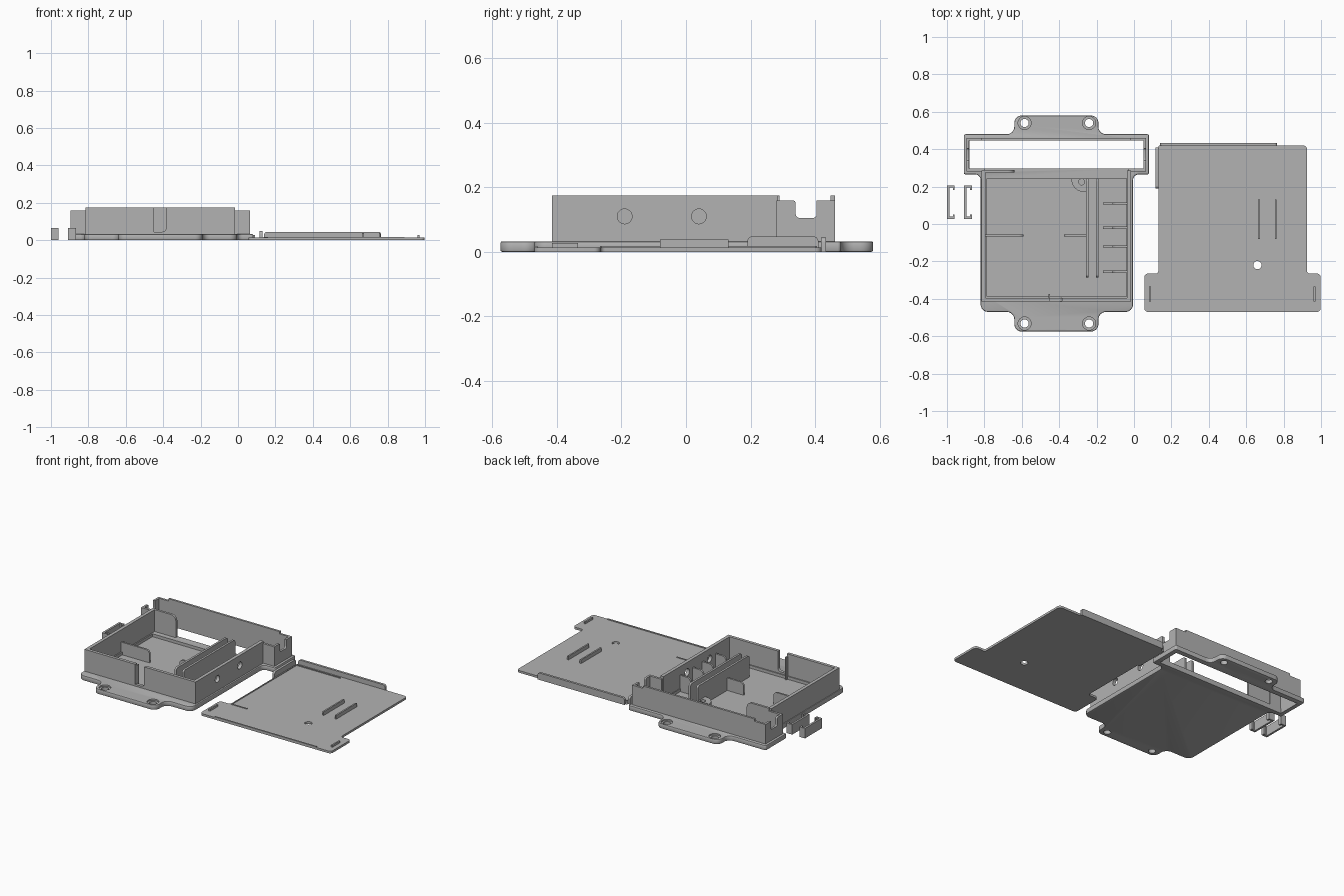
import bpy, bmesh, math
from mathutils import Vector

cube = bpy.data.objects.get("Cube")
if cube:
    bpy.data.objects.remove(cube, do_unlink=True)

grey = bpy.data.materials.new("plain grey")
grey.use_nodes = True
colour = (0.45, 0.45, 0.45, 1)
grey.diffuse_color = colour
grey.node_tree.nodes["Principled BSDF"].inputs["Base Color"].default_value = colour


def fillet(points, steps=6):
    """Round right-angled corners; each point is (u, v) or (u, v, radius)."""
    outline = []
    for i, point in enumerate(points):
        corner = Vector(point[:2])
        if len(point) == 2:
            outline.append(corner)
            continue
        radius = point[2]
        before = (Vector(points[i - 1][:2]) - corner).normalized()
        after = (Vector(points[(i + 1) % len(points)][:2]) - corner).normalized()
        centre = corner + radius * (before + after)
        for k in range(steps + 1):
            a = math.pi / 2 * k / steps
            outline.append(centre - radius * (after * math.cos(a) + before * math.sin(a)))
    return outline


def prism(name, points, low, high, axis="z"):
    place = {"x": lambda p, h: (h, p.x, p.y),
             "y": lambda p, h: (p.x, h, p.y),
             "z": lambda p, h: (p.x, p.y, h)}[axis]
    bm = bmesh.new()
    outline = fillet(points)
    ends = [[bm.verts.new(place(p, h)) for p in outline] for h in (low, high)]
    bm.faces.new(ends[0])
    bm.faces.new(ends[1])
    for i in range(len(outline)):
        bm.faces.new((ends[0][i - 1], ends[0][i], ends[1][i], ends[1][i - 1]))
    bmesh.ops.recalc_face_normals(bm, faces=bm.faces)
    mesh = bpy.data.meshes.new(name)
    bm.to_mesh(mesh)
    bm.free()
    mesh.materials.append(grey)
    obj = bpy.data.objects.new(name, mesh)
    bpy.context.collection.objects.link(obj)
    return obj


def box(name, x0, x1, y0, y1, z0, z1):
    return prism(name, [(x0, y0), (x1, y0), (x1, y1), (x0, y1)], z0, z1)


def cylinder(name, u, v, radius, low, high, axis="z"):
    ring = [(u + radius * math.cos(math.tau * i / 24), v + radius * math.sin(math.tau * i / 24))
            for i in range(24)]
    return prism(name, ring, low, high, axis)


def apply(obj, modifier):
    bpy.context.view_layer.objects.active = obj
    bpy.ops.object.modifier_apply(modifier=modifier.name)


def cut(obj, *cutters):
    for cutter in cutters:
        mod = obj.modifiers.new("cut", "BOOLEAN")
        mod.operation, mod.solver, mod.object = "DIFFERENCE", "EXACT", cutter
        apply(obj, mod)
        bpy.data.objects.remove(cutter, do_unlink=True)


def soften(obj, width):
    mod = obj.modifiers.new("soft edge", "BEVEL")
    mod.width, mod.segments, mod.limit_method = width, 2, "ANGLE"
    apply(obj, mod)


# Base plate with screw tabs, rear opening and sunken floor
plate_top = 0.033
base = prism("base_plate", [
    (-0.64, -0.575, 0.04), (-0.19, -0.575, 0.04), (-0.19, -0.47, 0.04), (-0.005, -0.47, 0.04),
    (-0.005, 0.265, 0.03), (0.08, 0.265, 0.01), (0.08, 0.48, 0.01), (-0.19, 0.48, 0.04),
    (-0.19, 0.58, 0.04), (-0.64, 0.58, 0.04), (-0.64, 0.48, 0.04), (-0.91, 0.48, 0.01),
    (-0.91, 0.265, 0.01), (-0.82, 0.265, 0.03), (-0.82, -0.47, 0.04), (-0.64, -0.47, 0.04),
], 0, plate_top)
soften(base, 0.006)
cut(base, box("opening", -0.88, 0.05, 0.298, 0.448, -1, 1),
    box("floor_pocket", -0.785, -0.04, -0.388, 0.242, 0.014, 1))
for x in (-0.585, -0.24):
    for y in (-0.532, 0.54):
        cut(base, cylinder("screw_hole", x, y, 0.022, -1, 1),
            cylinder("screw_recess", x, y, 0.035, 0.024, 1))

# Main tray walls, open at the rear, with a front cable slot and side holes
walls = box("tray_walls", -0.815, -0.015, -0.415, 0.285, 0.03, 0.175)
cut(walls, box("interior", -0.793, -0.037, -0.395, 1, -1, 1),
    prism("cable_slot", [(-0.45, 0.045), (-0.385, 0.045, 0.02), (-0.385, 1), (-0.45, 1)],
          -0.5, -0.35, "y"))
for y in (-0.19, 0.04):
    cut(walls, cylinder("side_hole", y, 0.11, 0.023, -0.1, 0.1, "x"))
box("slot_guide", -0.458, -0.45, -0.4, -0.375, 0.012, 0.16)

# Partial rear wall with a rounded corner
prism("rear_wall_stub", [(-0.8, 0.03), (-0.64, 0.03), (-0.64, 0.175, 0.035), (-0.8, 0.175)],
      0.275, 0.29, "y")

# Rear connector bay: back wall, notched end walls and shoulders
prism("bay_back_wall", [(-0.895, 0.03), (0.065, 0.03), (0.065, 0.16), (-0.015, 0.16),
                        (-0.015, 0.175), (-0.815, 0.175), (-0.815, 0.16), (-0.895, 0.16)],
      0.447, 0.461, "y")
for side, x in (("right", -0.895), ("left", 0.051)):
    prism(side + "_bay_end", [(0.28, 0.03), (0.45, 0.03), (0.45, 0.16), (0.405, 0.16),
                              (0.405, 0.105, 0.012), (0.34, 0.105, 0.012), (0.34, 0.16, 0.01),
                              (0.28, 0.16)], x, x + 0.014, "x")
box("right_bay_shoulder", -0.89, -0.8, 0.281, 0.296, 0.03, 0.16)
box("left_bay_shoulder", -0.03, 0.06, 0.281, 0.296, 0.03, 0.16)

# Inner dividers and ribs
for x in (-0.257, -0.203):
    prism("long_divider", [(-0.285, 0.012), (0.242, 0.012), (0.242, 0.155, 0.015),
                           (-0.285, 0.155, 0.015)], x, x + 0.014, "x")
for y in (0.11, -0.02, -0.12, -0.255):
    prism("side_rib", [(-0.165, 0.012), (-0.03, 0.012), (-0.03, 0.12), (-0.115, 0.12, 0.03),
                       (-0.115, 0.05), (-0.165, 0.05)], y - 0.006, y + 0.006, "y")
prism("right_rib", [(-0.8, 0.012), (-0.59, 0.012), (-0.59, 0.095, 0.025), (-0.8, 0.095)],
      -0.068, -0.056, "y")
prism("middle_rib", [(-0.375, 0.012), (-0.25, 0.012), (-0.25, 0.095), (-0.375, 0.095, 0.025)],
      -0.068, -0.056, "y")

# Quarter-round screw boss
boss = prism("screw_boss", [(-0.25, 0.242), (-0.335, 0.242), (-0.335, 0.17, 0.07), (-0.25, 0.17)],
             0.012, 0.06)
cut(boss, cylinder("boss_hole", -0.28, 0.225, 0.016, 0.03, 1))

# Lid plate
lid = prism("lid_plate", [
    (0.055, -0.47, 0.02), (0.998, -0.47, 0.02), (0.998, -0.265, 0.02), (0.925, -0.265, 0.015),
    (0.925, 0.42, 0.02), (0.13, 0.42, 0.01), (0.13, -0.265, 0.015), (0.055, -0.265, 0.02),
], 0, 0.014)
cut(lid, cylinder("lid_hole", 0.66, -0.22, 0.022, -1, 1))

# Lid rails and ridges
prism("lid_rear_rail", [(0.14, 0), (0.765, 0), (0.765, 0.045, 0.015), (0.14, 0.045, 0.015)],
      0.419, 0.434, "y")
prism("lid_side_rail", [(0.19, 0), (0.41, 0), (0.41, 0.048, 0.015), (0.19, 0.048, 0.015)],
      0.115, 0.131, "x")
box("lid_front_rail", 0.16, 0.89, -0.47, -0.46, 0.005, 0.018)
for x in (0.668, 0.758):
    box("lid_rib", x - 0.005, x + 0.005, -0.08, 0.132, 0.01, 0.038)
for x in (0.085, 0.965):
    box("lid_tab_rib", x - 0.005, x + 0.005, -0.415, -0.335, 0.01, 0.027)
box("lid_side_ridge", 0.136, 0.142, -0.265, 0.405, 0.01, 0.018)
box("lid_rear_ridge", 0.136, 0.455, 0.4, 0.406, 0.01, 0.018)
box("lid_front_ridge", 0.136, 0.25, -0.267, -0.261, 0.01, 0.018)

# Two loose hooked clips
for x in (-1.0, -0.908):
    prism("loose_clip", [
        (x, 0.028), (x + 0.041, 0.028), (x + 0.041, 0.05), (x + 0.031, 0.05), (x + 0.031, 0.039),
        (x + 0.013, 0.039), (x + 0.013, 0.194), (x + 0.031, 0.194), (x + 0.031, 0.183),
        (x + 0.041, 0.183), (x + 0.041, 0.205), (x, 0.205)], 0, 0.065)

# Smooth rounded corners, keep the edges sharp
for obj in bpy.context.collection.objects:
    obj.select_set(obj.type == "MESH")
bpy.ops.object.shade_smooth_by_angle(angle=math.radians(30))
